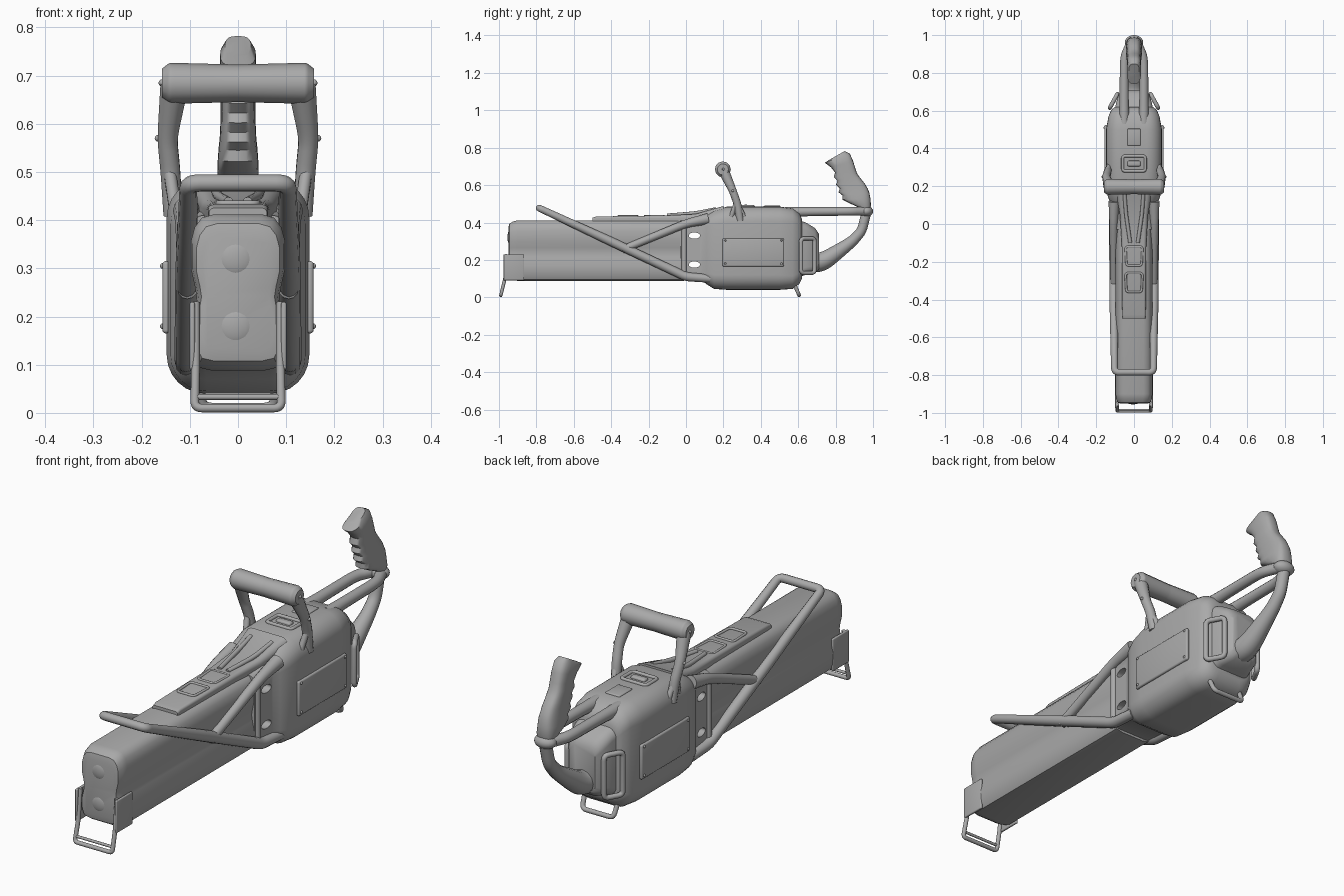
import bpy, bmesh, math
from mathutils import Vector

if "Cube" in bpy.data.objects:
    bpy.data.objects.remove(bpy.data.objects["Cube"], do_unlink=True)

GREY = (0.4, 0.4, 0.4, 1)
mat = bpy.data.materials.new("matte_grey")
mat.use_nodes = True
mat.diffuse_color = GREY
mat.node_tree.nodes["Principled BSDF"].inputs["Base Color"].default_value = GREY
made = []


def add_object(name, mesh):
    mesh.materials.clear()
    mesh.materials.append(mat)
    ob = bpy.data.objects.new(name, mesh)
    bpy.context.scene.collection.objects.link(ob)
    made.append(ob)
    return ob


def from_bm(name, bm):
    bmesh.ops.recalc_face_normals(bm, faces=bm.faces)
    mesh = bpy.data.meshes.new(name)
    bm.to_mesh(mesh)
    bm.free()
    return add_object(name, mesh)


def skin(name, rings):
    """Join equal-length rings of points into a capped shell."""
    bm = bmesh.new()
    loops = [[bm.verts.new(p) for p in ring] for ring in rings]
    n = len(loops[0])
    for a, b in zip(loops, loops[1:]):
        for i in range(n):
            bm.faces.new((a[i], a[(i + 1) % n], b[(i + 1) % n], b[i]))
    bm.faces.new(loops[0])
    bm.faces.new(loops[-1])
    return from_bm(name, bm)


def rounded_ring(y, w, z0, z1, r, steps=6):
    pts = []
    for q, (cx, cz) in enumerate([(w - r, z1 - r), (r - w, z1 - r),
                                  (r - w, z0 + r), (w - r, z0 + r)]):
        for i in range(steps + 1):
            a = (q + i / steps) * math.pi / 2
            pts.append((cx + r * math.cos(a), y, cz + r * math.sin(a)))
    return pts


def loft(name, sections):
    return skin(name, [rounded_ring(*s) for s in sections])


def grip_ring(front, back, w, n=24):
    """Squarish oval between a front and a back (y, z) point."""
    pts = []
    for i in range(n):
        c, s = math.cos(math.tau * i / n), math.sin(math.tau * i / n)
        t = 0.5 + 0.5 * math.copysign(abs(c) ** 0.75, c)
        pts.append((w * math.copysign(abs(s) ** 0.65, s),
                    front[0] + (back[0] - front[0]) * t,
                    front[1] + (back[1] - front[1]) * t))
    return pts


def soften(points, closed, bend):
    """Replace each corner of a path with a short curve; items are x, y, z, radius."""
    pts = [Vector(p) for p in points]
    out = []
    for i, p in enumerate(pts):
        if not closed and i in (0, len(pts) - 1):
            out.append(p)
            continue
        before, after = pts[i - 1] - p, pts[(i + 1) % len(pts)] - p
        a = p + before * min(0.3, bend / before.length)
        b = p + after * min(0.3, bend / after.length)
        for k in range(6):
            t = k / 5
            out.append(a * (1 - t) ** 2 + p * 2 * t * (1 - t) + b * t * t)
    return out


def tube(name, points, radius=None, closed=False, bend=0.06):
    if radius:
        points = [(*p, radius) for p in points]
    pts = soften(points, closed, bend)
    cu = bpy.data.curves.new(name, "CURVE")
    cu.dimensions = "3D"
    cu.bevel_depth = 1
    cu.bevel_resolution = 4
    cu.use_fill_caps = True
    sp = cu.splines.new("POLY")
    sp.points.add(len(pts) - 1)
    for q, p in zip(sp.points, pts):
        q.co = (p[0], p[1], p[2], 1)
        q.radius = p[3]
    sp.use_cyclic_u = closed
    tmp = bpy.data.objects.new("path", cu)
    mesh = bpy.data.meshes.new_from_object(tmp)
    bpy.data.objects.remove(tmp)
    return add_object(name, mesh)


def box(name, centre, size, bevel=0.008):
    bm = bmesh.new()
    bmesh.ops.create_cube(bm, size=1)
    for v in bm.verts:
        v.co = Vector(a * b + c for a, b, c in zip(v.co, size, centre))
    bmesh.ops.bevel(bm, geom=bm.edges[:], offset=bevel, segments=3,
                    affect="EDGES", profile=0.5)
    return from_bm(name, bm)


def ball(name, centre, radius, squash=(1, 1, 1), detail=12):
    bm = bmesh.new()
    bmesh.ops.create_uvsphere(bm, u_segments=detail * 2, v_segments=detail, radius=radius)
    for v in bm.verts:
        v.co = Vector(a * b + c for a, b, c in zip(v.co, squash, centre))
    return from_bm(name, bm)


# Motor body and its rear cap
body = loft("body", [(-0.03, 0.1, 0.1, 0.41, 0.03), (0.085, 0.108, 0.09, 0.42, 0.04),
                     (0.11, 0.125, 0.07, 0.44, 0.06), (0.15, 0.14, 0.045, 0.465, 0.075),
                     (0.22, 0.148, 0.04, 0.485, 0.08), (0.5, 0.148, 0.04, 0.485, 0.08),
                     (0.57, 0.135, 0.045, 0.475, 0.07), (0.605, 0.12, 0.07, 0.45, 0.06),
                     (0.62, 0.1, 0.1, 0.42, 0.05)])
loft("rear_cap", [(0.58, 0.105, 0.1, 0.42, 0.04), (0.64, 0.095, 0.12, 0.4, 0.04),
                  (0.69, 0.08, 0.13, 0.37, 0.04), (0.71, 0.06, 0.15, 0.34, 0.03)])

# Two openings through the neck
for z in (0.33, 0.175):
    cutter = ball("neck_cutter", (0, 0.045, z), 0.035, (6, 1, 0.55), 16)
    made.remove(cutter)
    cutter.hide_render = True
    mod = body.modifiers.new("neck_opening", "BOOLEAN")
    mod.operation = "DIFFERENCE"
    mod.object = cutter
bpy.context.view_layer.update()
cut_mesh = bpy.data.meshes.new_from_object(
    body.evaluated_get(bpy.context.evaluated_depsgraph_get()))
body.modifiers.clear()
body.data = cut_mesh
for ob in [o for o in bpy.data.objects if o.name.startswith("neck_cutter")]:
    bpy.data.objects.remove(ob)

# Long waisted barrel
half = [(0.055, 0.088), (0.085, 0.095), (0.097, 0.12), (0.1, 0.17), (0.09, 0.215),
        (0.086, 0.24), (0.09, 0.265), (0.098, 0.3), (0.098, 0.355), (0.09, 0.385),
        (0.075, 0.405), (0.05, 0.412)]
outline = half + [(-x, z) for x, z in reversed(half)]
skin("barrel", [[(x * s, y, 0.25 + (z - 0.25) * s) for x, z in outline]
                for y, s in [(-0.95, 0.75), (-0.945, 0.88), (-0.925, 0.96),
                             (-0.9, 1), (-0.01, 1)]])
for z in (0.32, 0.18):
    ball("front_lens", (-0.005, -0.938, z), 0.042, (1, 0.4, 1))

# Raised top shroud with pockets and controls
loft("top_shroud", [(-0.5, 0.06, 0.38, 0.425, 0.01), (-0.48, 0.062, 0.38, 0.432, 0.01),
                    (-0.1, 0.065, 0.38, 0.438, 0.015), (0.05, 0.075, 0.38, 0.445, 0.02),
                    (0.2, 0.1, 0.38, 0.488, 0.03)])
for y in (-0.17, -0.31):
    tube("pocket_rim", [(x, y + d, 0.435) for x, d in
                        ((-0.04, -0.05), (0.04, -0.05), (0.045, 0.05), (-0.045, 0.05))],
         0.006, True, 0.015)
tube("control_rim", [(x, y, 0.486) for x, y in
                     ((-0.06, 0.28), (0.06, 0.28), (0.06, 0.36), (-0.06, 0.36))],
     0.008, True, 0.015)
box("control_button", (0, 0.32, 0.485), (0.07, 0.03, 0.02))
box("control_pad", (0, 0.46, 0.483), (0.07, 0.09, 0.014), 0.005)

# Side frame: one bent tube each side, joined over the barrel, and the feet
tube("front_frame", [(0.108, 0.13, 0.1, 0.022), (0.108, 0, 0.11, 0.024),
                     (0.106, -0.4, 0.298, 0.024), (0.103, -0.785, 0.477, 0.018),
                     (-0.103, -0.785, 0.477, 0.018), (-0.106, -0.4, 0.298, 0.024),
                     (-0.108, 0, 0.11, 0.024), (-0.108, 0.13, 0.1, 0.022)], bend=0.025)
tube("front_foot", [(0.088, -0.955, 0.23), (0.088, -0.968, 0.1), (0.09, -0.99, 0.01),
                    (-0.09, -0.99, 0.01), (-0.088, -0.968, 0.1), (-0.088, -0.955, 0.23)],
     0.009, bend=0.015)
tube("front_foot_bar", [(-0.09, -0.985, 0.033), (0.09, -0.985, 0.033)], 0.006)
tube("rear_foot", [(0.08, 0.575, 0.08), (0.075, 0.605, 0.011), (-0.075, 0.605, 0.011),
                   (-0.08, 0.575, 0.08)], 0.01, bend=0.02)

# Parts repeated on both sides
for side, s in (("left", 1), ("right", -1)):
    tube(side + "_upper_brace", [(s * 0.105, -0.34, 0.255, 0.02), (s * 0.108, 0, 0.395, 0.022),
                                 (s * 0.105, 0.12, 0.42, 0.03)])
    tube(side + "_neck_post", [(s * 0.1, -0.01, 0.12), (s * 0.1, -0.01, 0.4)], 0.014)
    tube(side + "_shroud_brace", [(s * 0.05, 0.16, 0.472), (s * 0.042, 0.05, 0.45),
                                  (s * 0.02, -0.1, 0.438)], 0.01)
    box(side + "_nose_plate", (s * 0.095, -0.92, 0.16), (0.011, 0.11, 0.14), 0.004)
    box(side + "_side_panel", (s * 0.149, 0.36, 0.24), (0.016, 0.33, 0.15), 0.007)
    for y in (0.21, 0.51):
        for z in (0.18, 0.305):
            ball(side + "_panel_screw", (s * 0.156, y, z), 0.006, detail=6)
    tube(side + "_handle_post", [(s * 0.135, 0.29, 0.41, 0.02), (s * 0.14, 0.275, 0.5, 0.021),
                                 (s * 0.147, 0.25, 0.57, 0.021),
                                 (s * 0.132, 0.2, 0.68, 0.03)])
    for y in (0.238, 0.315):
        tube(side + "_post_fork", [(s * 0.143, 0.27, 0.51), (s * 0.13, y, 0.42)], 0.013)
    for x, y, z in ((0.166, 0.25, 0.57), (0.158, 0.2, 0.685)):
        ball(side + "_handle_screw", (s * x, y, z), 0.007, detail=6)
    tube(side + "_rear_guard", [(s * 0.128, 0.615, 0.13), (s * 0.088, 0.688, 0.13),
                                (s * 0.088, 0.688, 0.315), (s * 0.128, 0.615, 0.315)],
         0.011, True, 0.02)
    tube(side + "_rear_bar", [(s * 0.052, 0.53, 0.455, 0.028), (s * 0.052, 0.65, 0.458, 0.024),
                              (s * 0.052, 0.88, 0.46, 0.023), (s * 0.015, 0.965, 0.46, 0.024)])

# Top carry handle, fuller at both ends
tube("carry_grip", [(-0.158 + 0.316 * i / 20, 0.197, 0.684,
                     0.03 if i in (0, 20) else 0.039 + 0.004 * abs(i - 10) / 10)
                    for i in range(21)], bend=0.01)

# Upright rear grip with finger ripples, and the strut under it
skin("rear_grip", [grip_ring(*r) for r in [
    ((0.775, 0.74), (0.848, 0.782), 0.027), ((0.742, 0.72), (0.876, 0.768), 0.037),
    ((0.775, 0.695), (0.893, 0.73), 0.037), ((0.797, 0.668), (0.905, 0.69), 0.036),
    ((0.79, 0.642), (0.915, 0.662), 0.036), ((0.81, 0.622), (0.928, 0.642), 0.036),
    ((0.802, 0.602), (0.945, 0.622), 0.036), ((0.822, 0.582), (0.96, 0.602), 0.037),
    ((0.815, 0.562), (0.972, 0.58), 0.038), ((0.837, 0.545), (0.98, 0.56), 0.04),
    ((0.837, 0.522), (0.986, 0.53), 0.042), ((0.87, 0.505), (0.989, 0.49), 0.043),
    ((0.935, 0.475), (0.975, 0.45), 0.03)]])
ball("grip_joint", (0, 0.963, 0.46), 0.037, (1.3, 1, 0.8))
tube("rear_strut", [(0, 0.966, 0.46, 0.026), (0, 0.94, 0.355, 0.026),
                    (0, 0.885, 0.295, 0.03), (0, 0.73, 0.187, 0.05),
                    (0, 0.64, 0.19, 0.06)])

# Smooth shading with crisp edges kept
bpy.ops.object.select_all(action="DESELECT")
for ob in made:
    ob.select_set(True)
bpy.context.view_layer.objects.active = body
bpy.ops.object.shade_smooth_by_angle(angle=math.radians(40))
